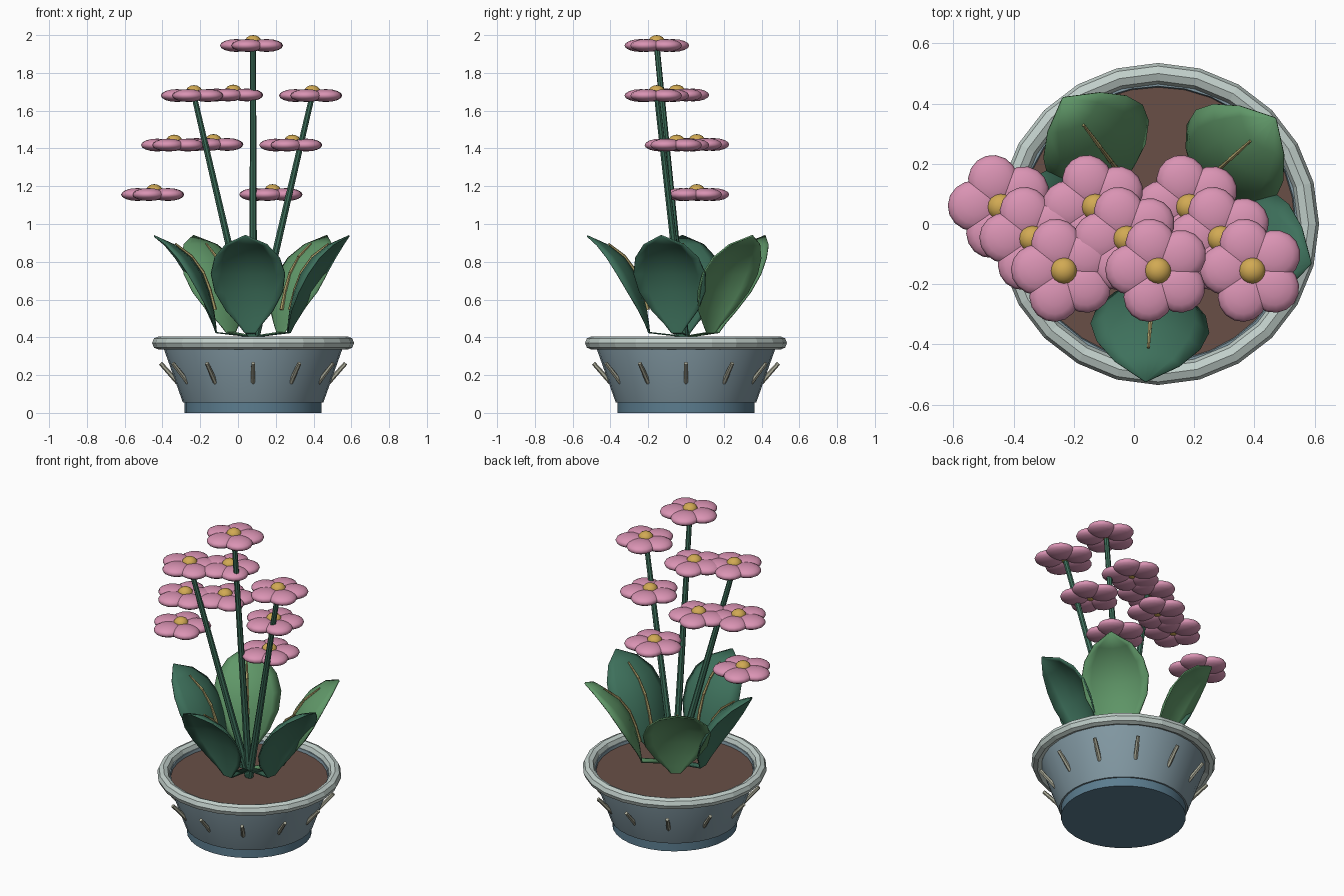
import bpy, bmesh
from math import sin, cos, pi, radians
from mathutils import Vector, Matrix

cube = bpy.data.objects.get("Cube")
if cube:
    bpy.data.objects.remove(cube, do_unlink=True)

POT_X = 0.08  # the pot axis sits a little to one side


def material(name, *rgb):
    color = [(c / 255) ** 2.2 for c in rgb] + [1]
    m = bpy.data.materials.new(name)
    m.use_nodes = True
    m.diffuse_color = color
    m.node_tree.nodes["Principled BSDF"].inputs["Base Color"].default_value = color
    return m


PINK = material("petal pink", 217, 146, 178)
YELLOW = material("pollen yellow", 208, 168, 84)
SOIL = material("soil brown", 104, 80, 72)
RIM = material("pale rim grey", 192, 206, 201)
BODY = material("pot blue grey", 128, 150, 160)
FOOT = material("foot slate blue", 92, 124, 142)
TEAL = material("deep teal green", 64, 112, 92)
GREEN = material("leaf green", 96, 150, 104)
RIB = material("rib straw", 176, 162, 108)
STUD = material("stud stone", 166, 166, 148)


def finish(name, bm, mat, smooth=True, angle=40):
    bmesh.ops.recalc_face_normals(bm, faces=bm.faces)
    mesh = bpy.data.meshes.new(name)
    bm.to_mesh(mesh)
    bm.free()
    mesh.materials.append(mat)
    ob = bpy.data.objects.new(name, mesh)
    bpy.context.collection.objects.link(ob)
    if smooth:
        bpy.ops.object.select_all(action='DESELECT')
        ob.select_set(True)
        bpy.context.view_layer.objects.active = ob
        bpy.ops.object.shade_smooth_by_angle(angle=radians(angle))
    return ob


def lathe(name, profile, mat, sides=32, closed=False, smooth=True):
    """Spin (radius, height) points about the pot axis."""
    bm = bmesh.new()
    rings = []
    for r, z in profile:
        rings.append([bm.verts.new((POT_X + r * cos(2 * pi * i / sides),
                                    r * sin(2 * pi * i / sides), z)) for i in range(sides)])
    pairs = list(zip(rings, rings[1:] + rings[:1])) if closed else list(zip(rings, rings[1:]))
    for a, b in pairs:
        for i in range(sides):
            j = (i + 1) % sides
            bm.faces.new((a[i], a[j], b[j], b[i]))
    if not closed:
        bm.faces.new(rings[0])
        bm.faces.new(rings[-1])
    return finish(name, bm, mat, smooth)


def add_rod(bm, a, b, r1, r2, sides):
    a, b = Vector(a), Vector(b)
    d = b - a
    mat = Matrix.Translation((a + b) / 2) @ d.to_track_quat('Z', 'Y').to_matrix().to_4x4()
    bmesh.ops.create_cone(bm, cap_ends=True, segments=sides, radius1=r1, radius2=r2,
                          depth=d.length, matrix=mat)


def polar(angle, r, z, side=0.0):
    """Point at radius r along a direction from the pot axis, shifted sideways."""
    return Vector((POT_X + r * cos(angle) - side * sin(angle),
                   r * sin(angle) + side * cos(angle), z))


# Pot
lathe("pot_foot", [(0.362, 0), (0.362, 0.06)], FOOT)
lathe("pot_body", [(0.372, 0.055), (0.475, 0.345), (0.475, 0.37), (0.458, 0.37),
                   (0.45, 0.33)], BODY)
lathe("soil", [(0.45, 0.33), (0.456, 0.352)], SOIL)
rim_section = [(0.5 + 0.035 * cos(k * pi / 4), 0.37 + 0.035 * sin(k * pi / 4)) for k in range(8)]
lathe("pot_rim", rim_section, RIM, sides=24, closed=True, smooth=False)

# Ring of slanted studs
bm = bmesh.new()
for k in range(12):
    a = k * pi / 6
    add_rod(bm, polar(a, 0.398, 0.16), polar(a, 0.49, 0.263), 0.013, 0.011, 6)
finish("pot_studs", bm, STUD, smooth=False)

# Leaves: radius, height, half width, outward droop of the edges
LEAF = [(0.02, 0.405, 0.02, 0), (0.195, 0.425, 0.03, 0), (0.2, 0.47, 0.065, 0.01),
        (0.21, 0.54, 0.125, 0.03), (0.235, 0.64, 0.18, 0.06), (0.27, 0.735, 0.196, 0.08),
        (0.33, 0.82, 0.172, 0.075), (0.42, 0.89, 0.11, 0.045), (0.525, 0.937, 0.004, 0)]


def leaf(name, degrees, mat):
    a = radians(degrees)
    bm = bmesh.new()
    rows = []
    for r, z, w, droop in LEAF:
        rows.append([bm.verts.new(polar(a, r + droop * t * t, z, w * t))
                     for t in (-1, -0.75, -0.4, 0, 0.4, 0.75, 1)])
    for lo, hi in zip(rows, rows[1:]):
        for i in range(len(lo) - 1):
            bm.faces.new((lo[i], lo[i + 1], hi[i + 1], hi[i]))
    ob = finish(name, bm, mat, angle=60)
    solid = ob.modifiers.new("thickness", 'SOLIDIFY')
    solid.thickness = 0.008
    solid.offset = 0
    # raised straw rib along the inner face
    bm = bmesh.new()
    path = [polar(a, r - 0.008, z + 0.006) for r, z, w, d in LEAF[3:8]]
    for k, (p, q) in enumerate(zip(path, path[1:])):
        add_rod(bm, p, q, 0.011 - 0.001 * k, 0.008 - 0.001 * k, 6)
    finish(name + "_rib", bm, RIB, smooth=False)


leaf("front_leaf", -94.5, TEAL)
leaf("left_leaf", -14.5, TEAL)
leaf("right_leaf", 182, TEAL)
leaf("back_left_leaf", 42, GREEN)
leaf("back_right_leaf", 127, GREEN)


# Flowers
def add_ball(bm, center, size, turn=0.0, u=16, v=8):
    mat = (Matrix.Translation(center) @ Matrix.Rotation(turn, 4, 'Z')
           @ Matrix.Diagonal((*size, 1)))
    bmesh.ops.create_uvsphere(bm, u_segments=u, v_segments=v, radius=1, matrix=mat)


def flower(name, center):
    bm = bmesh.new()
    for k in range(5):
        a = radians(34 + 72 * k)
        add_ball(bm, center + 0.089 * Vector((cos(a), sin(a), 0)), (0.087, 0.084, 0.034), a)
    finish(name + "_petals", bm, PINK, angle=60)
    bm = bmesh.new()
    add_ball(bm, center + Vector((0, 0, 0.017)), (0.045, 0.045, 0.038))
    finish(name + "_center", bm, YELLOW, angle=60)


# Three stems, each carrying a descending row of three flowers
for k, side in ((-1, "right"), (0, "middle"), (1, "left")):
    top = Vector((POT_X + 0.313 * k, -0.155, 1.945 - 0.265 * abs(k)))
    bm = bmesh.new()
    add_rod(bm, (POT_X, 0, 0.34), top, 0.022, 0.015, 8)
    finish(side + "_stem", bm, TEAL)
    for i in range(3):
        if k == 0 or i < 3:
            flower(f"{side}_flower_{i + 1}", top + i * Vector((-0.105, 0.106, -0.262)))
